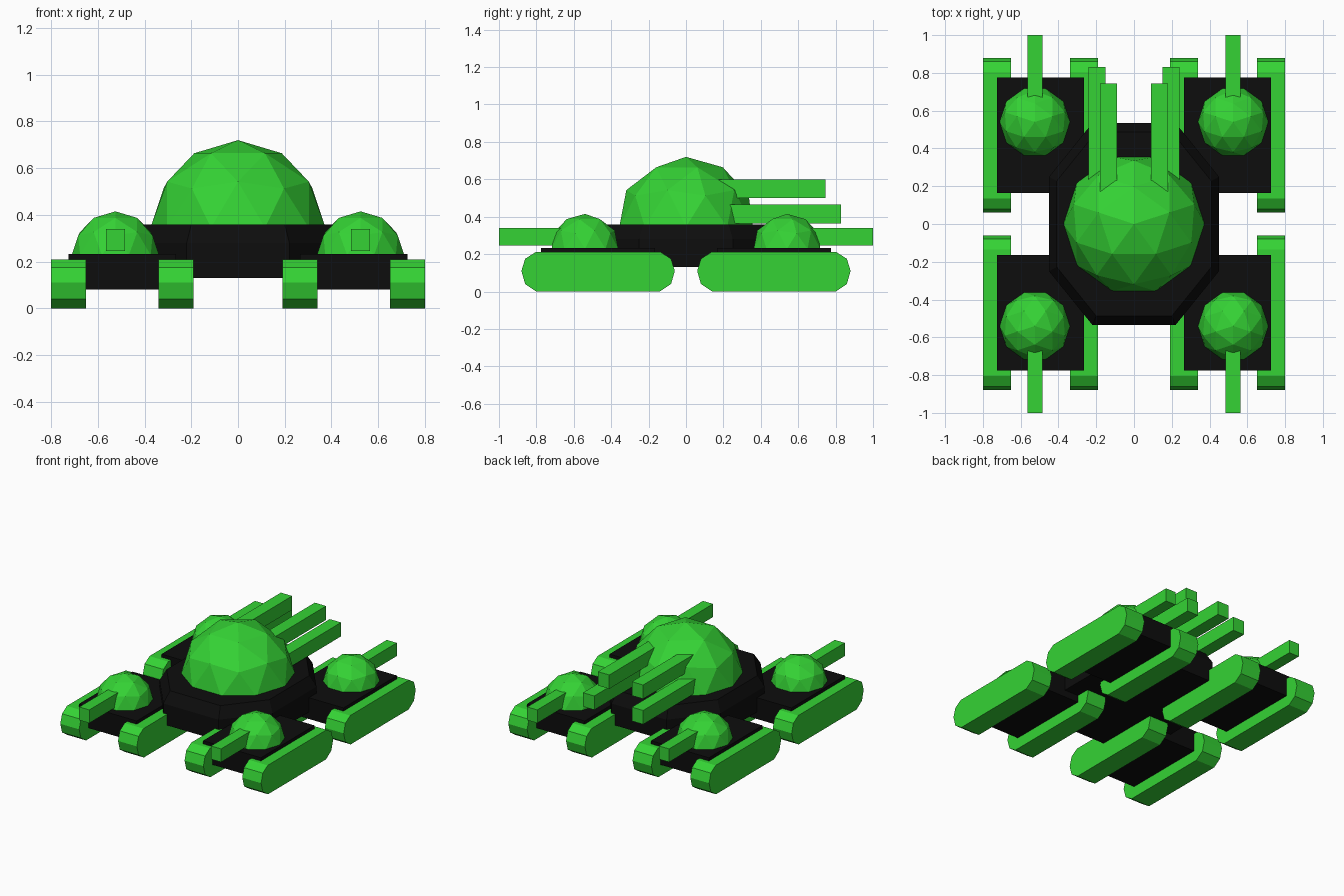
import bpy, bmesh, math
from mathutils import Matrix, Vector

if "Cube" in bpy.data.objects:
    bpy.data.objects.remove(bpy.data.objects["Cube"])


def material(name, rgb):
    m = bpy.data.materials.new(name)
    m.diffuse_color = (*rgb, 1)
    m.use_nodes = True
    m.node_tree.nodes["Principled BSDF"].inputs["Base Color"].default_value = m.diffuse_color
    return m


GREEN = material("bright green", (0.035, 0.65, 0.035))
BLACK = material("black", (0.004, 0.004, 0.004))


def finish(bm, name, mat):
    bmesh.ops.recalc_face_normals(bm, faces=bm.faces)
    mesh = bpy.data.meshes.new(name)
    bm.to_mesh(mesh)
    bm.free()
    mesh.materials.append(mat)
    ob = bpy.data.objects.new(name, mesh)
    bpy.context.collection.objects.link(ob)
    return ob


def box(name, lo, hi, mat):
    lo, hi = Vector(lo), Vector(hi)
    bm = bmesh.new()
    bmesh.ops.create_cube(bm, size=1)
    for v in bm.verts:
        v.co = (lo + hi) / 2 + v.co * (hi - lo)
    return finish(bm, name, mat)


def loft(name, rings, mat):
    """Closed solid through matching rings of points."""
    bm = bmesh.new()
    vs = [[bm.verts.new(p) for p in r] for r in rings]
    n = len(vs[0])
    for a, b in zip(vs, vs[1:]):
        for i in range(n):
            j = (i + 1) % n
            bm.faces.new((a[i], a[j], b[j], b[i]))
    bm.faces.new(vs[0])
    bm.faces.new(vs[-1])
    return finish(bm, name, mat)


def dome(name, centre, radius, turn):
    """Upper half of a low-poly icosphere."""
    bm = bmesh.new()
    bmesh.ops.create_icosphere(bm, subdivisions=2, radius=radius)
    low = [v for v in bm.verts if v.co.z < -1e-4]
    bmesh.ops.delete(bm, geom=low, context='VERTS')
    bmesh.ops.holes_fill(bm, edges=[e for e in bm.edges if e.is_boundary], sides=0)
    bm.transform(Matrix.Translation(centre) @ Matrix.Rotation(turn, 4, 'Z'))
    return finish(bm, name, GREEN)


def span(sign, a, b):
    return sorted((sign * a, sign * b))


# central hull: long octagon with chamfered top
OCT = [(0.22, 0.535), (0.45, 0.25), (0.45, -0.25), (0.22, -0.535),
       (-0.22, -0.535), (-0.45, -0.25), (-0.45, 0.25), (-0.22, 0.535)]
loft("hull", [[(x * s, y * s, z) for x, y in OCT]
              for z, s in ((0.13, 1), (0.28, 1), (0.358, 0.91))], BLACK)

# main turret
dome("main_turret", (0, 0, 0.345), 0.375, math.pi / 2)

# track side profile (y, z) about its own centre
HALF = [(0.33, 0), (0.39, 0.04), (0.41, 0.11), (0.39, 0.175), (0.335, 0.21)]
TRACK = HALF + [(-y, z) for y, z in reversed(HALF)]

for sx, side in ((1, "right"), (-1, "left")):
    # main guns, pointing to the back
    for label, a, b, end, z0, z1 in (("upper", 0.09, 0.18, 0.745, 0.50, 0.60),
                                     ("lower", 0.15, 0.24, 0.83, 0.365, 0.465)):
        x0, x1 = span(sx, a, b)
        box(f"{label}_main_gun_{side}", (x0, 0.1, z0), (x1, end, z1), GREEN)

    for sy, end in ((1, "back"), (-1, "front")):
        tag = f"{end}_{side}"
        # corner pod body
        x0, x1 = span(sx, 0.265, 0.725)
        y0, y1 = span(sy, 0.165, 0.775)
        box(f"pod_body_{tag}", (x0, y0, 0.08), (x1, y1, 0.233), BLACK)
        # pod tracks
        for label, a, b in (("inner", 0.19, 0.34), ("outer", 0.65, 0.80)):
            loft(f"{label}_track_{tag}",
                 [[(sx * x, sy * 0.47 + y, z) for y, z in TRACK] for x in (a, b)], GREEN)
        # pod turret and gun
        dome(f"pod_turret_{tag}", (sx * 0.525, sy * 0.54, 0.228), 0.187, sy * math.pi / 2)
        x0, x1 = span(sx, 0.485, 0.565)
        y0, y1 = span(sy, 0.56, 1.0)
        box(f"pod_gun_{tag}", (x0, y0, 0.245), (x1, y1, 0.34), GREEN)
